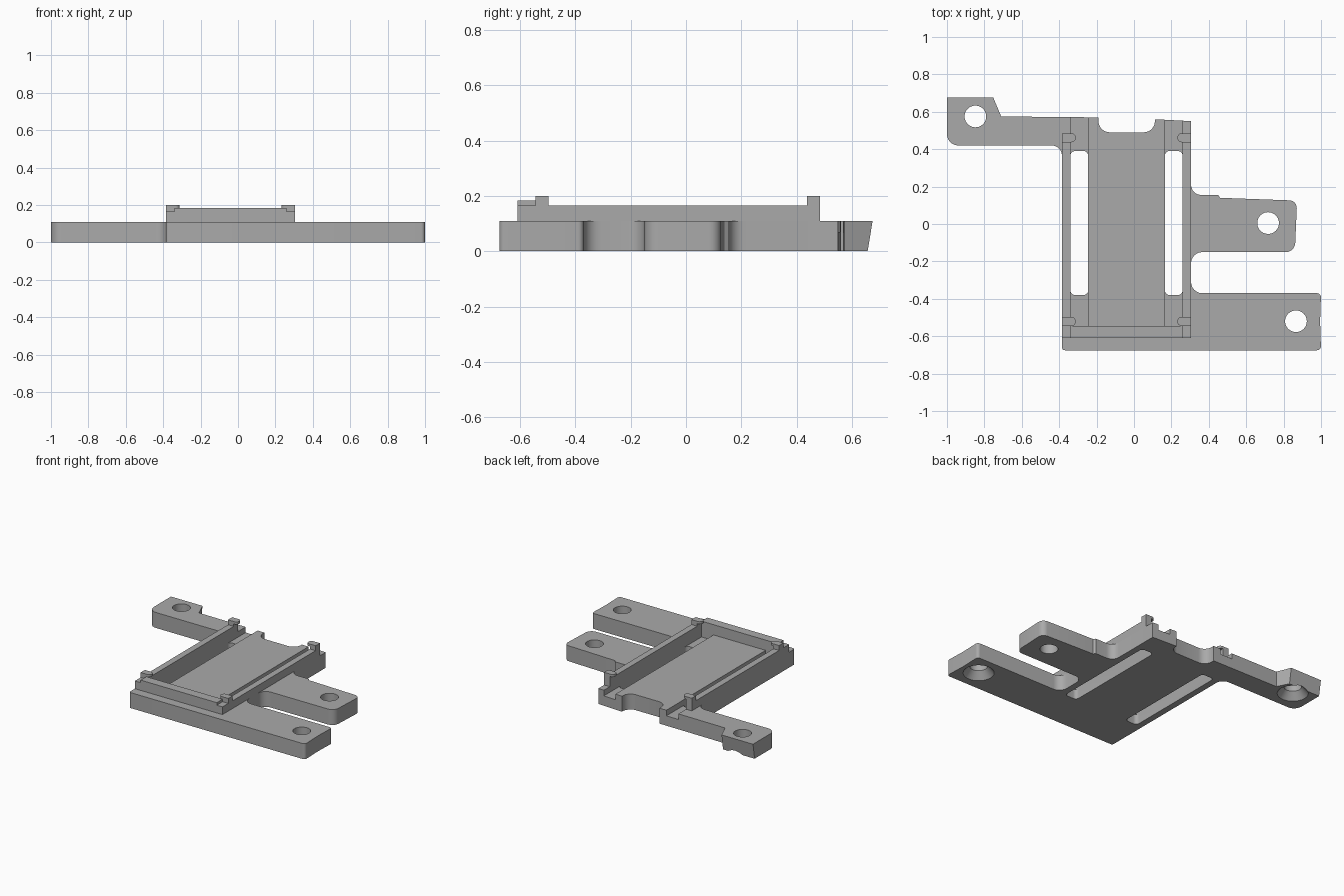
import bpy, bmesh, math
from mathutils import Vector

cube = bpy.data.objects.get("Cube")
if cube:
    bpy.data.objects.remove(cube, do_unlink=True)

grey = bpy.data.materials.new("plain_grey")
grey.use_nodes = True
COLOUR = (0.4, 0.4, 0.4, 1)
grey.diffuse_color = COLOUR
grey.node_tree.nodes["Principled BSDF"].inputs["Base Color"].default_value = COLOUR

PLATE_TOP, RAIL_TOP, LIP_TOP, CLIP_TOP = 0.11, 0.165, 0.183, 0.2
CHANNEL = 0.07
RAIL_FRONT, RAIL_BACK, WALL_BACK = -0.61, 0.485, -0.545
MID = -0.04          # centre line of the tray
OUTER, INNER, FLOOR = 0.345, 0.3, 0.205  # distances from that line


def rounded(corners, steps=6):
    """Outline with each (x, y, radius) corner replaced by an arc."""
    pts = []
    n = len(corners)
    for i, (x, y, r) in enumerate(corners):
        p = Vector((x, y))
        if r == 0:
            pts.append(p)
            continue
        a = (Vector(corners[i - 1][:2]) - p).normalized()
        b = (Vector(corners[(i + 1) % n][:2]) - p).normalized()
        half = a.angle(b) / 2
        centre = p + (a + b).normalized() * (r / math.sin(half))
        start = p + a * (r / math.tan(half)) - centre
        end = p + b * (r / math.tan(half)) - centre
        sweep = start.angle_signed(end)
        for k in range(steps + 1):
            t = -sweep * k / steps
            c, s = math.cos(t), math.sin(t)
            pts.append(centre + Vector((start.x * c - start.y * s,
                                        start.x * s + start.y * c)))
    return pts


def finish(name, bm):
    bmesh.ops.recalc_face_normals(bm, faces=bm.faces)
    mesh = bpy.data.meshes.new(name)
    bm.to_mesh(mesh)
    bm.free()
    mesh.materials.append(grey)
    obj = bpy.data.objects.new(name, mesh)
    bpy.context.collection.objects.link(obj)
    return obj


def prism(name, outline, z0, z1):
    bm = bmesh.new()
    face = bm.faces.new([bm.verts.new((p[0], p[1], z0)) for p in outline])
    top = bmesh.ops.extrude_face_region(bm, geom=[face])
    verts = [v for v in top["geom"] if isinstance(v, bmesh.types.BMVert)]
    bmesh.ops.translate(bm, verts=verts, vec=(0, 0, z1 - z0))
    return finish(name, bm)


def block(name, x0, x1, y0, y1, z0, z1, r=0):
    x0, x1 = sorted((x0, x1))
    return prism(name, rounded([(x0, y0, r), (x1, y0, r), (x1, y1, r), (x0, y1, r)]), z0, z1)


def hole_cutter(x, y, profile, sides=40):
    """Turned cutter from (radius, height) rings."""
    bm = bmesh.new()
    rings = [[bm.verts.new((x + r * math.cos(math.tau * i / sides),
                            y + r * math.sin(math.tau * i / sides), z))
              for i in range(sides)] for r, z in profile]
    for lo, hi in zip(rings, rings[1:]):
        for i in range(sides):
            j = (i + 1) % sides
            bm.faces.new((lo[i], lo[j], hi[j], hi[i]))
    bm.faces.new(rings[0])
    bm.faces.new(rings[-1])
    return finish("hole_cutter", bm)


# Base plate with its three mounting arms
plate = prism("base_plate", rounded([
    (-0.385, -0.675, 0.015), (1, -0.675, 0.02), (0.995, -0.52, 0), (1, -0.37, 0.02),
    (0.305, -0.37, 0.06), (0.305, -0.15, 0.06), (0.86, -0.15, 0.05), (0.872, 0.125, 0.04),
    (0.46, 0.14, 0), (0.45, 0.155, 0), (0.305, 0.155, 0.055),
    (0.305, 0.55, 0), (0.112, 0.56, 0), (0.112, 0.49, 0.06), (-0.19, 0.49, 0.06),
    (-0.19, 0.57, 0), (-0.71, 0.575, 0), (-0.752, 0.675, 0), (-1, 0.675, 0),
    (-1, 0.42, 0.06), (-0.385, 0.42, 0.055)]), 0, PLATE_TOP)

# Drafted end of the rear arm
for v in plate.data.vertices:
    if v.co.y > 0.6 and v.co.z < 0.01:
        v.co.y -= 0.018

# Screw holes, two of them countersunk from below
plain = [(0.058, -0.1), (0.058, 0.2)]
sunk = [(0.105, -0.01), (0.1, 0), (0.058, 0.05), (0.058, 0.2)]
cutters = [hole_cutter(-0.848, 0.575, sunk),
           hole_cutter(0.717, 0.005, plain),
           hole_cutter(0.866, -0.52, sunk)]

# Channels and through slots beside the tray floor
for s in (-1, 1):
    a, b = MID + s * INNER, MID + s * FLOOR
    cutters.append(block("channel_cutter", a, b, WALL_BACK, 0.8, CHANNEL, 0.3))
    cutters.append(block("slot_cutter", a, b, -0.38, 0.39, -0.1, 0.3, 0.025))

bpy.context.view_layer.objects.active = plate
for cutter in cutters:
    cutter.hide_render = True
    mod = plate.modifiers.new("cut", "BOOLEAN")
    mod.operation = "DIFFERENCE"
    mod.solver = "EXACT"
    mod.object = cutter
    bpy.ops.object.modifier_apply(modifier=mod.name)
    bpy.data.objects.remove(cutter, do_unlink=True)

parts = [plate]

# Side rails and their four retaining clips
for s, side in ((-1, "right"), (1, "left")):
    out, inn = MID + s * OUTER, MID + s * INNER
    parts.append(block(side + "_rail", out, inn, RAIL_FRONT, RAIL_BACK, PLATE_TOP, RAIL_TOP))
    for y, end in ((WALL_BACK, "front"), (RAIL_BACK - 0.048, "back")):
        parts.append(block(f"{side}_{end}_clip_post", out, inn, y, y + 0.048, RAIL_TOP, LIP_TOP))
        tip = MID + s * 0.272
        parts.append(prism(f"{side}_{end}_clip", rounded([
            (out, y, 0), (tip, y, 0.022), (tip, y + 0.048, 0.022),
            (out, y + 0.048, 0)]), LIP_TOP, CLIP_TOP))

# Front wall closing the tray
parts.append(block("front_wall", MID - INNER, MID + INNER, RAIL_FRONT, WALL_BACK,
                   PLATE_TOP, LIP_TOP))

# Smooth the curved walls, keep the edges sharp
bpy.ops.object.select_all(action="DESELECT")
for obj in parts:
    obj.select_set(True)
bpy.context.view_layer.objects.active = plate
bpy.ops.object.shade_smooth_by_angle(angle=math.radians(30))
